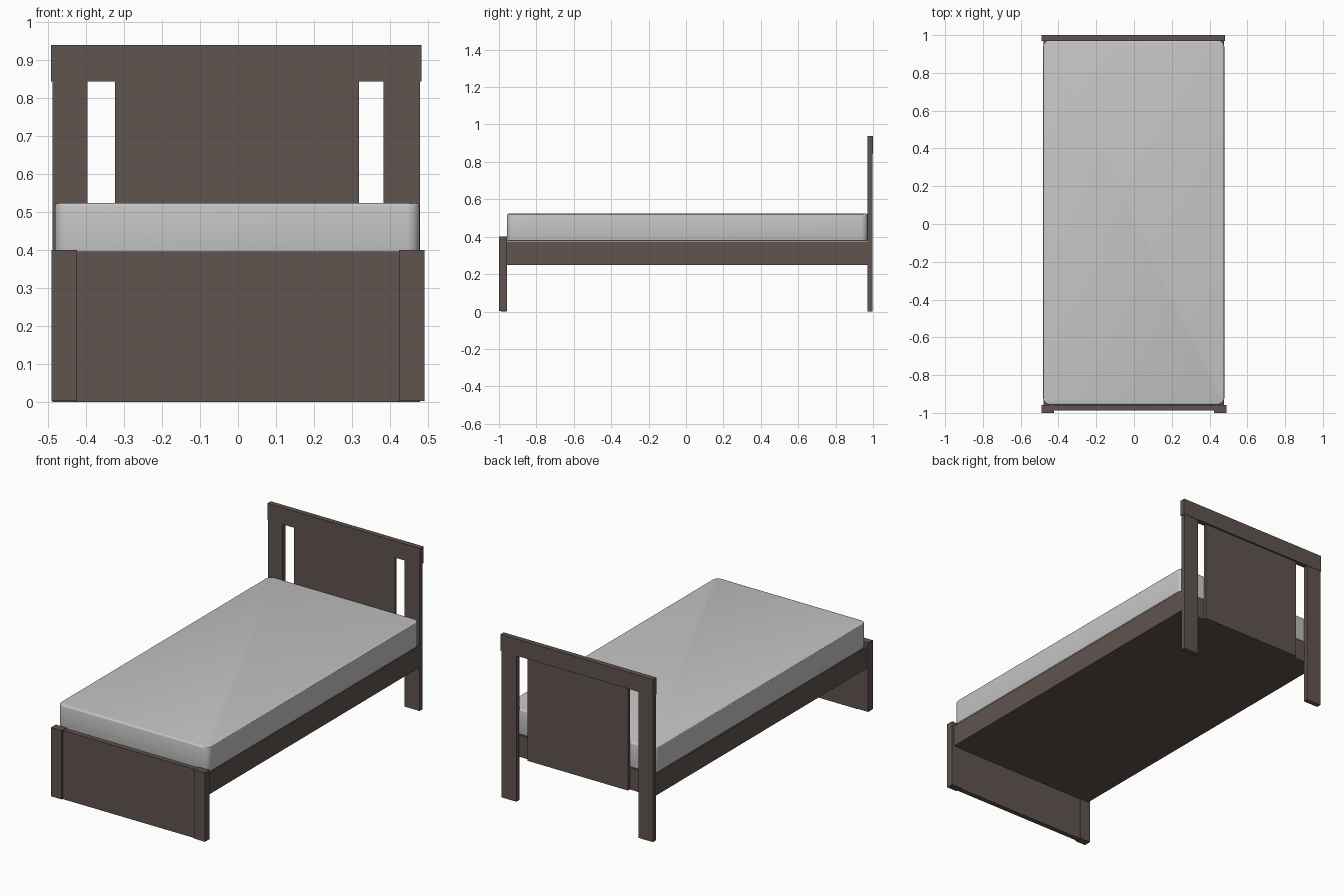
import bpy, bmesh

if "Cube" in bpy.data.objects:
    bpy.data.objects.remove(bpy.data.objects["Cube"])


def material(name, rgb):
    m = bpy.data.materials.new(name)
    m.diffuse_color = (*rgb, 1)
    m.use_nodes = True
    m.node_tree.nodes["Principled BSDF"].inputs["Base Color"].default_value = m.diffuse_color
    return m


wood = material("dark brown wood", (0.115, 0.088, 0.077))
fabric = material("light grey fabric", (0.56, 0.56, 0.56))


def box(name, x, y, z, mat):
    """Box from (min, max) pairs along each axis."""
    bm = bmesh.new()
    bmesh.ops.create_cube(bm, size=1)
    for v in bm.verts:
        v.co = [r[0] if c < 0 else r[1] for c, r in zip(v.co, (x, y, z))]
    me = bpy.data.meshes.new(name)
    bm.to_mesh(me)
    bm.free()
    me.materials.append(mat)
    ob = bpy.data.objects.new(name, me)
    bpy.context.collection.objects.link(ob)
    return ob


# Headboard: two posts, top rail and slightly thinner centre panel
box("headboard_post_left", (-0.488, -0.395), (0.971, 0.998), (0, 0.842), wood)
box("headboard_post_right", (0.382, 0.478), (0.971, 0.998), (0, 0.842), wood)
box("headboard_top_rail", (-0.491, 0.482), (0.97, 1.0), (0.842, 0.938), wood)
box("headboard_panel", (-0.323, 0.318), (0.973, 0.99), (0.25, 0.842), wood)

# Footboard: two posts and recessed panel
for side, s in (("left", -1), ("right", 1)):
    box("footboard_post_" + side, sorted((s * 0.423, s * 0.49)),
        (-1.0, -0.958), (0.003, 0.4), wood)
box("footboard_panel", (-0.423, 0.423), (-0.988, -0.96), (0, 0.396), wood)

# Bed base: side rails with the slatted deck filled in between
box("bed_base", (-0.479, 0.476), (-0.96, 0.973), (0.25, 0.374), wood)

# Mattress with rounded corners and softly rolled edges
mattress = box("mattress", (-0.481, 0.478), (-0.957, 0.972), (0.376, 0.523), fabric)
bm = bmesh.new()
bm.from_mesh(mattress.data)
upright = [e for e in bm.edges if abs(e.verts[0].co.z - e.verts[1].co.z) > 0.1]
bmesh.ops.bevel(bm, geom=upright, offset=0.035, segments=6, profile=0.5,
                affect='EDGES')
rims = [e for e in bm.edges if abs(e.verts[0].co.z - e.verts[1].co.z) < 0.001]
bmesh.ops.bevel(bm, geom=rims, offset=0.009, segments=3, profile=0.5,
                affect='EDGES')
bm.to_mesh(mattress.data)
bm.free()
bpy.context.view_layer.objects.active = mattress
mattress.select_set(True)
bpy.ops.object.shade_smooth_by_angle()
